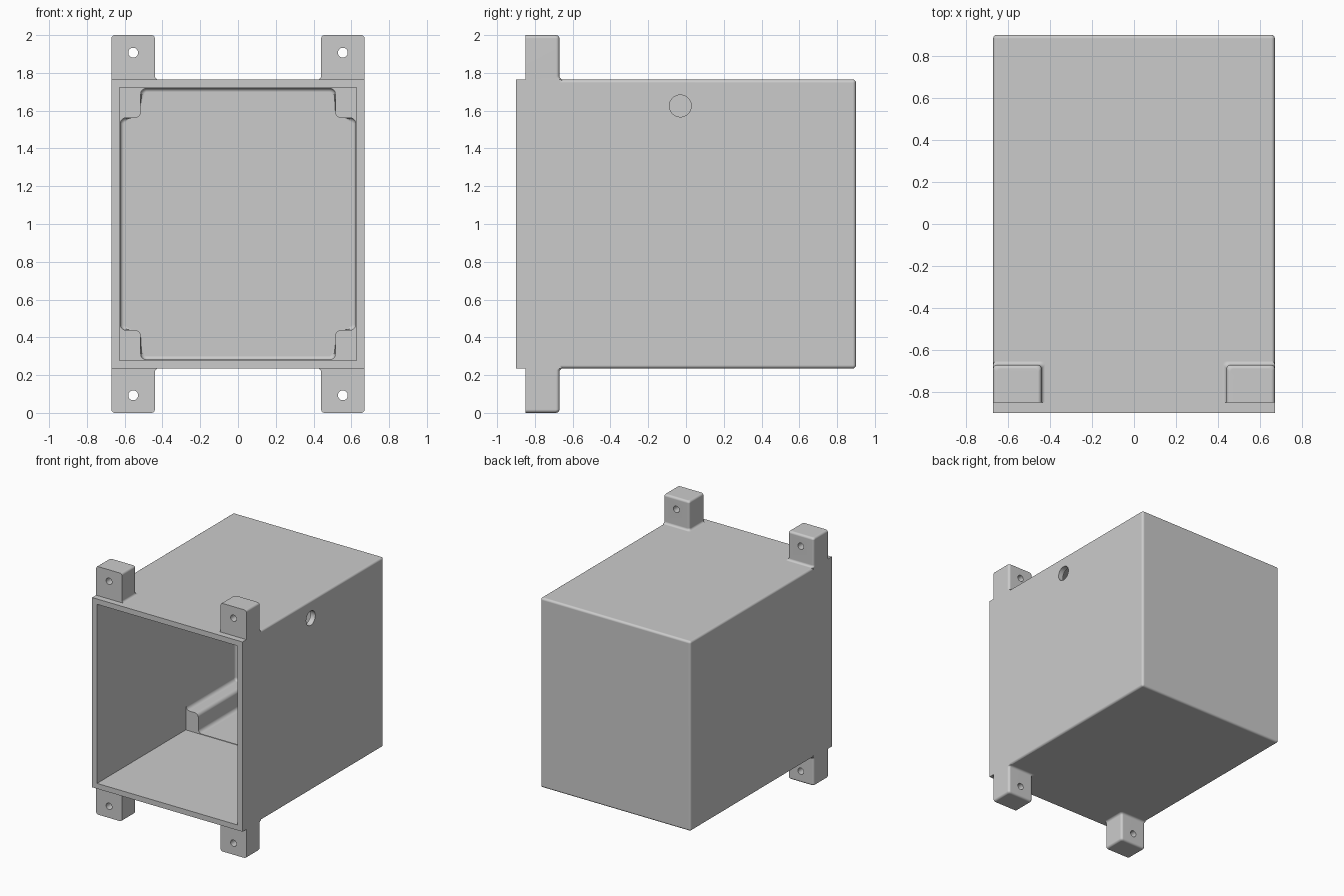
import bpy, bmesh
from math import sin, cos, pi, radians
from mathutils import Matrix, Vector

if "Cube" in bpy.data.objects:
    bpy.data.objects.remove(bpy.data.objects["Cube"], do_unlink=True)

W, H, D = 0.67, 0.765, 0.9      # half width, half height, half depth of the box
WALL, R, MID = 0.043, 0.018, 1.0  # wall thickness, small fillet, mid height
POST_START = 0.23

gray = bpy.data.materials.new("plain_gray")
gray.use_nodes = True
gray.diffuse_color = (0.6, 0.6, 0.6, 1)
gray.node_tree.nodes["Principled BSDF"].inputs["Base Color"].default_value = (0.6, 0.6, 0.6, 1)


def finish(name, bm):
    bmesh.ops.recalc_face_normals(bm, faces=bm.faces)
    mesh = bpy.data.meshes.new(name)
    bm.to_mesh(mesh)
    bm.free()
    mesh.materials.append(gray)
    ob = bpy.data.objects.new(name, mesh)
    bpy.context.collection.objects.link(ob)
    return ob


def loft(rings):
    bm = bmesh.new()
    loops = [[bm.verts.new(p) for p in ring] for ring in rings]
    n = len(loops[0])
    for a, b in zip(loops, loops[1:]):
        for i in range(n):
            bm.faces.new((a[i], a[(i + 1) % n], b[(i + 1) % n], b[i]))
    bm.faces.new(loops[0])
    bm.faces.new(loops[-1])
    return bm


def block(w, h, y0, y1):
    corners = [(-w, -h), (w, -h), (w, h), (-w, h)]
    return loft([[(x, y, MID + z) for x, z in corners] for y in (y0, y1)])


def arc(cx, cy, r, start, end, n=4):
    angles = [radians(start + (end - start) * i / n) for i in range(n + 1)]
    return [(cx + r * cos(a), cy + r * sin(a)) for a in angles]


def round_edges(bm, test, r):
    edges = [e for e in bm.edges if test(*[v.co for v in e.verts])]
    bmesh.ops.bevel(bm, geom=edges, offset=r, segments=4, profile=0.5, affect='EDGES')


def drill(name, center, r, depth, axis):
    bm = bmesh.new()
    rot = Vector((0, 0, 1)).rotation_difference(Vector(axis)).to_matrix().to_4x4()
    bmesh.ops.create_cone(bm, cap_ends=True, segments=32, radius1=r, radius2=r,
                          depth=depth, matrix=Matrix.Translation(center) @ rot)
    return finish(name, bm)


def mounting_tab(sx, sz):
    # flared foot, straight shaft, rounded end
    steps = [i / 4 * pi / 2 for i in range(5)]
    levels = [(H - 0.02, R)]
    levels += [(H + R - R * cos(t), R - R * sin(t)) for t in steps]
    levels += [(1 - R + R * sin(t), R * cos(t) - R) for t in steps]
    rings = []
    for z, grow in levels:
        x0, x1 = 0.44 - grow, W + min(grow, 0)
        y0, y1 = -0.85, -0.67 + grow
        outline = [(x0, y0), (x1, y0)]
        outline += arc(x1 - R, y1 - R, R, 0, 90) + arc(x0 + R, y1 - R, R, 90, 180)
        rings.append([(sx * x, y, MID + sz * z) for x, y in outline])
    return finish("mounting_tab", loft(rings))


def post_cavity():
    # cross-shaped cavity outline that leaves a post in each corner
    w, h, a, b, r = W - WALL - 0.004, H - WALL - 0.004, 0.515, 0.562, 0.03
    q = arc(w - r, b - r, r, 0, 90) + arc(a + r, b + r, r, 270, 180) + arc(a - r, h - r, r, 0, 90)
    outline = q + [(-x, z) for x, z in reversed(q)]
    outline += [(-x, -z) for x, z in q] + [(x, -z) for x, z in reversed(q)]
    back = D - WALL
    bm = loft([[(x, y, MID + z) for x, z in outline] for y in (POST_START - 0.02, back)])
    round_edges(bm, lambda p, s: min(p.y, s.y) > back - 0.001, 0.02)
    return finish("post_cavity_cutter", bm)


# Box shell with rounded back and long edges, and a sharp front collar
bm = block(W, H, -0.8, D)
round_edges(bm, lambda p, s: max(p.y, s.y) > 0, R)
housing = finish("housing", bm)
added = [finish("front_collar", block(W, H, -D, -0.665))]

# Four tabs and their screw holes
cutters = []
for sx in (-1, 1):
    for sz in (-1, 1):
        added.append(mounting_tab(sx, sz))
        cutters.append(drill("screw_hole_cutter", (sx * 0.555, -0.76, MID + sz * 0.907),
                             0.026, 0.4, (0, 1, 0)))

# Open front chamber, rear chamber with corner posts, cable hole in the left wall
cutters.append(finish("chamber_cutter", block(W - WALL, H - WALL, -1, POST_START)))
cutters.append(post_cavity())
cutters.append(drill("cable_hole_cutter", (W, -0.03, 1.625), 0.058, 0.2, (1, 0, 0)))

# Join and cut
for parts, operation in ((added, 'UNION'), (cutters, 'DIFFERENCE')):
    for part in parts:
        mod = housing.modifiers.new(part.name, 'BOOLEAN')
        mod.operation, mod.solver, mod.object = operation, 'EXACT', part
bpy.context.view_layer.update()
result = bpy.data.meshes.new_from_object(
    housing.evaluated_get(bpy.context.evaluated_depsgraph_get()))
housing.modifiers.clear()
housing.data = result
for part in added + cutters:
    bpy.data.objects.remove(part, do_unlink=True)

# Smooth fillets, flat walls
bpy.ops.object.select_all(action='DESELECT')
housing.select_set(True)
bpy.context.view_layer.objects.active = housing
bpy.ops.object.shade_smooth_by_angle(angle=radians(30))
weighted = housing.modifiers.new("flat_walls", 'WEIGHTED_NORMAL')
weighted.keep_sharp = True
